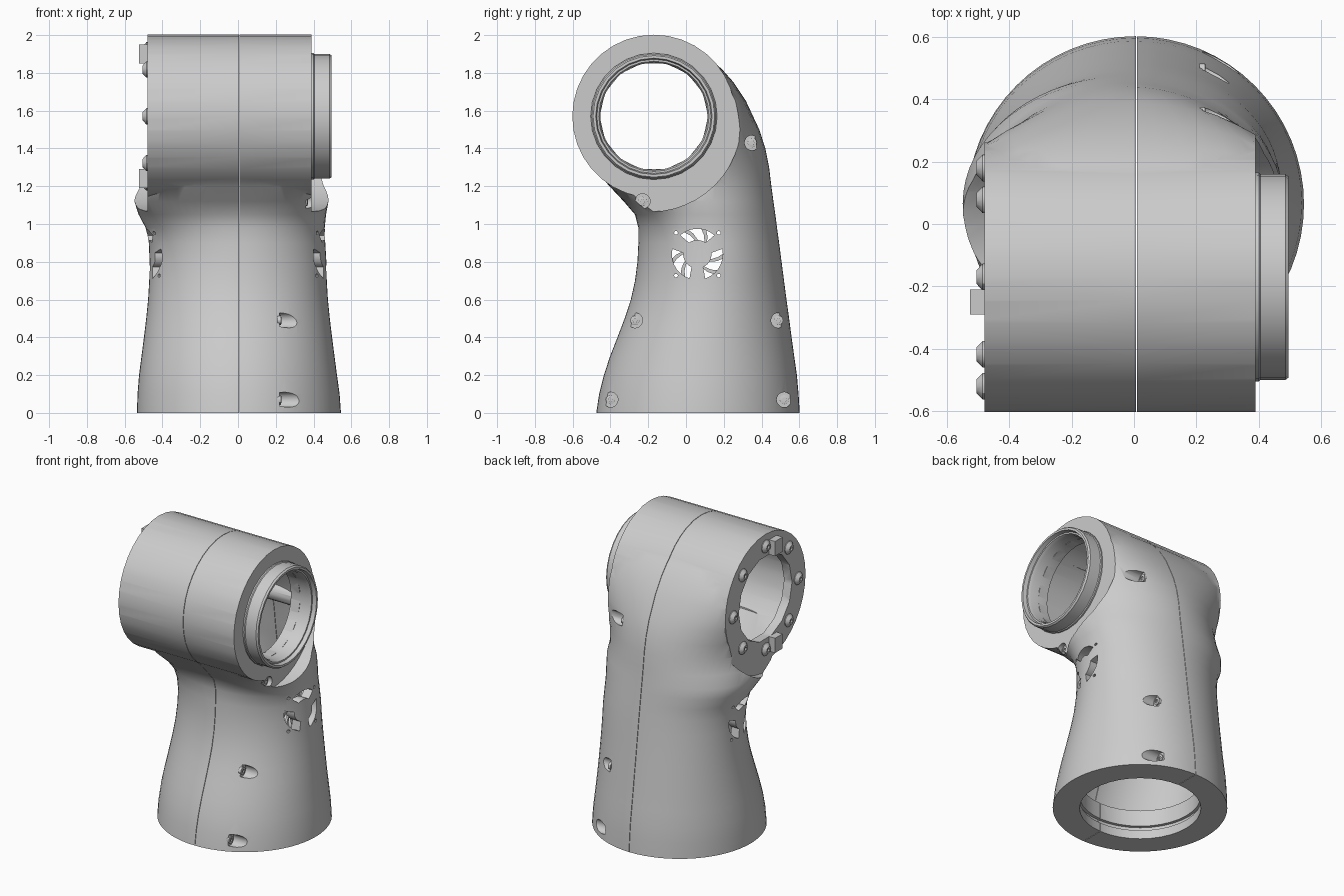
import bpy, bmesh, math

if "Cube" in bpy.data.objects:
    bpy.data.objects.remove(bpy.data.objects["Cube"])

AY, AZ = -0.17, 1.57          # axis of the horizontal joint barrel


def finish(name, bm):
    bmesh.ops.remove_doubles(bm, verts=bm.verts, dist=1e-5)
    bmesh.ops.recalc_face_normals(bm, faces=bm.faces)
    me = bpy.data.meshes.new(name)
    bm.to_mesh(me)
    bm.free()
    ob = bpy.data.objects.new(name, me)
    bpy.context.collection.objects.link(ob)
    return ob


def skin(bm, rings, closed=False):
    rows = [[bm.verts.new(p) for p in r] for r in rings]
    n = len(rows[0])
    pairs = list(zip(rows, rows[1:])) + ([(rows[-1], rows[0])] if closed else [])
    for a, b in pairs:
        for i in range(n):
            j = (i + 1) % n
            bm.faces.new((a[i], a[j], b[j], b[i]))
    return rows


def lathe(name, prof, y, z, n=24, closed=False):
    """Turn (x, radius) points around an axis parallel to x."""
    bm = bmesh.new()
    ang = [2 * math.pi * i / n for i in range(n)]
    skin(bm, [[(x, y + r * math.cos(a), z + r * math.sin(a)) for a in ang]
              for x, r in prof], closed)
    return finish(name, bm)


def rod(name, x0, x1, y, z, r, n=24):
    return lathe(name, [(x0, 0), (x0, r), (x1, r), (x1, 0)], y, z, n)


def prism(name, pts, x0, x1):
    """Extrude a (y, z) outline along x."""
    bm = bmesh.new()
    rows = skin(bm, [[(x, y, z) for y, z in pts] for x in (x0, x1)])
    for r in rows:
        bm.faces.new(r)
    return finish(name, bm)


def box(name, x0, x1, y0, y1, z0, z1):
    return prism(name, [(y0, z0), (y1, z0), (y1, z1), (y0, z1)], x0, x1)


def boolean(ob, other, op='DIFFERENCE'):
    m = ob.modifiers.new("cut", 'BOOLEAN')
    m.operation, m.object, m.solver = op, other, 'EXACT'
    bpy.context.view_layer.objects.active = ob
    bpy.ops.object.modifier_apply(modifier=m.name)
    bpy.data.objects.remove(other)


# Sections of the upright: z, centre x, half width, front y, back y, front and back squareness
SECTIONS = [
    (0.0, .005, .54, -.475, .602, 2, 2), (.1, .003, .535, -.46, .596, 2, 2),
    (.2, 0, .524, -.435, .587, 2, 2), (.3, 0, .511, -.402, .573, 2, 2),
    (.4, 0, .498, -.363, .559, 2, 2), (.5, 0, .486, -.325, .546, 2, 2),
    (.6, 0, .476, -.292, .532, 2, 2), (.7, 0, .47, -.27, .519, 2, 2),
    (.8, 0, .468, -.257, .506, 2, 2), (.9, -.005, .467, -.252, .493, 2.1, 2),
    (.98, -.015, .474, -.252, .482, 2.3, 2), (1.05, -.03, .496, -.27, .473, 2.7, 2),
    (1.12, -.035, .514, -.33, .463, 3.2, 2), (1.2, -.03, .505, -.405, .452, 3.5, 2),
    (1.3, -.02, .52, -.495, .44, 3.5, 2), (1.4, -.02, .56, -.5, .42, 3, 2),
    (1.5, -.02, .61, -.47, .388, 3, 2.1), (1.65, -.03, .66, -.45, .318, 3, 2.5),
    (1.75, -.04, .72, -.45, .252, 3, 2.5), (1.82, -.04, .75, -.45, .19, 3, 2.5),
    (1.87, -.04, .75, -.45, .13, 3, 2.5)]


def upright(name, inset=0.0, z_min=0.0, n=64):
    bm = bmesh.new()
    rings = []
    for z, cx, rx, yf, yb, front, back in SECTIONS:
        if z < z_min:
            continue
        cy, ry, rx = (yf + yb) / 2, (yb - yf) / 2 - inset, rx - inset
        ring = []
        for i in range(n):
            c, s = math.cos(2 * math.pi * i / n), math.sin(2 * math.pi * i / n)
            e = 2 / (front if s < 0 else back)
            ring.append((cx + rx * math.copysign(abs(c) ** e, c),
                         cy + ry * math.copysign(abs(s) ** e, s), z))
        rings.append(ring)
    rows = skin(bm, rings)
    bm.faces.new(rows[0])
    bm.faces.new(rows[-1])
    return finish(name, bm)


# Outer shape: upright plus barrel, trimmed flat at both barrel ends
housing = upright("arm_housing")
boolean(housing, lathe("barrel", [(-.5, 0), (-.5, .432), (.41, .432), (.41, 0)], AY, AZ, 36), 'UNION')
boolean(housing, rod("trim_r", .39, .9, AY - .02, AZ - .02, .485, 48))
boolean(housing, rod("trim_l", -.9, -.48, AY - .02, AZ - .02, .485, 48))

# Screw positions (y, z, floor x) in the right half
SCREWS = [(.35, 1.43, .22), (-.23, 1.12, .36), (-.27, .49, .22),
          (.49, .49, .22), (-.40, .07, .22), (.52, .07, .22)]

# Hollow interior, leaving solid screw bosses
cavity = upright("cavity", .06, .15)
boolean(cavity, rod("cavity_barrel", -.44, .36, AY, AZ, .372, 36), 'UNION')
boolean(cavity, rod("cavity_trim_r", .33, .9, AY - .02, AZ - .02, .545))
boolean(cavity, rod("cavity_trim_l", -.9, -.42, AY - .02, AZ - .02, .545))
for y, z, f in SCREWS:
    boolean(cavity, rod("boss", -.1, .7, y, z, .06, 16))
boolean(housing, cavity)

# Base opening with a ring groove, and the barrel bore
for r, z0, z1 in ((.375, -.1, .3), (.395, .06, .09)):
    bm = bmesh.new()
    rows = skin(bm, [[(r * math.cos(k * math.pi / 18), .06 + r * math.sin(k * math.pi / 18), z)
                      for k in range(36)] for z in (z0, z1)])
    for row in rows:
        bm.faces.new(row)
    boolean(housing, finish("base_opening", bm))
boolean(housing, rod("bore", -.7, .7, AY, AZ, .287, 14))

# Vents on both sides: three kidney slots and four corner holes
FY, FZ = .06, .84
for k in range(3):
    mid = math.radians(90 + 120 * k)
    arc = [math.radians(a) for a in range(-42, 43, 12)]
    pts = [(FY + .135 * math.cos(mid + a), FZ + .135 * math.sin(mid + a)) for a in arc]
    pts += [(FY + .075 * math.cos(mid - a * .85), FZ + .075 * math.sin(mid - a * .85)) for a in arc]
    boolean(housing, prism("vent_slot", pts, -.7, .7))
for sy in (-1, 1):
    for sz in (-1, 1):
        boolean(housing, rod("vent_hole", -.7, .7, FY + sy * .113, FZ + sz * .113, .01, 10))

# Counterbores with socket screws in them
parts = []
for i, (y, z, f) in enumerate(SCREWS):
    boolean(housing, rod("counterbore", f, .8, y, z, .04, 20))
    parts.append(lathe(f"housing_screw_{i}", [(f - .01, 0), (f - .01, .025), (f + .008, .025),
                       (f + .01, .012), (f + .002, .012), (f + .002, 0)], y, z, 12))

# Hairline seam between the two half shells
boolean(housing, box("seam", .006, .009, -1, 1, -.5, 2.5))
parts.append(housing)

# Stepped collar on the right end
parts.append(lathe("output_collar", [(.32, .33), (.40, .335), (.405, .33), (.485, .33), (.496, .322),
                   (.496, .308), (.47, .302), (.47, .292), (.45, .284), (.32, .284)], AY, AZ, 28, True))

# Bolt circle and two locating keys on the left end
for k in range(8):
    a = k * math.pi / 4
    parts.append(lathe(f"flange_bolt_{k}", [(-.47, 0), (-.47, .043), (-.485, .043), (-.505, .022),
                       (-.505, .011), (-.49, .011), (-.49, 0)],
                       AY + .35 * math.cos(a), AZ + .35 * math.sin(a), 12))
for s in (-1, 1):
    z = AZ + s * .33
    parts.append(box(f"locating_key_{'upper' if s > 0 else 'lower'}", -.525, -.45,
                     -.29, -.21, z - .05, z + .05))

# Cooling fan behind the right vent
parts.append(rod("fan_hub", .36, .42, FY, FZ, .06, 20))
for k in range(9):
    a0 = 2 * math.pi * k / 9
    left = [(r, a0 + (r - .05) * 6) for r in (.05, .08, .11, .14)]
    pts = [(FY + r * math.cos(a), FZ + r * math.sin(a)) for r, a in left]
    pts += [(FY + r * math.cos(a + .2), FZ + r * math.sin(a + .2)) for r, a in reversed(left)]
    parts.append(prism(f"fan_blade_{k}", pts, .37, .385))

# Smooth shading with crisp edges
bpy.ops.object.select_all(action='DESELECT')
for ob in parts:
    ob.select_set(True)
bpy.context.view_layer.objects.active = housing
bpy.ops.object.shade_smooth_by_angle(angle=math.radians(30))
